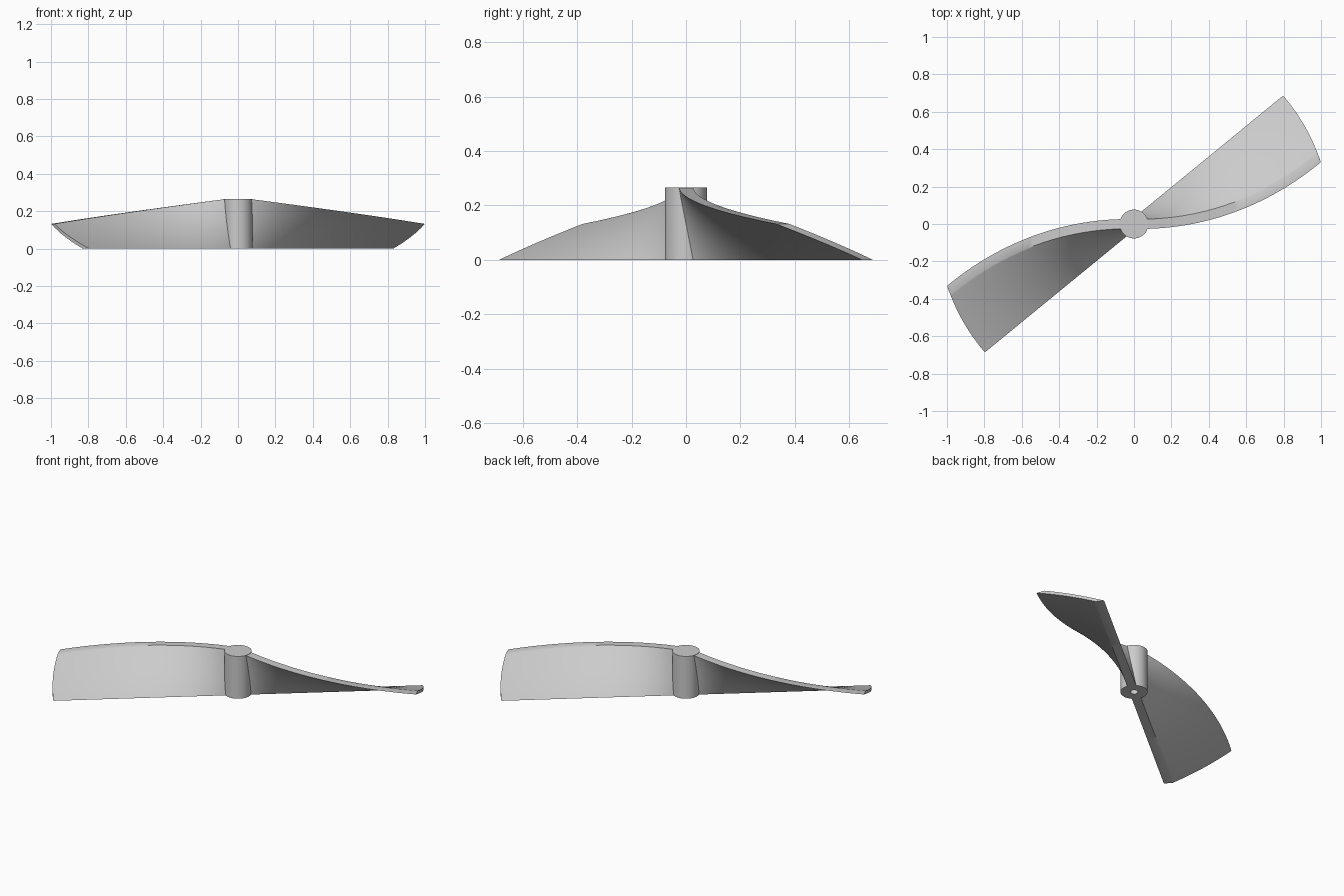
import bpy, bmesh, math
from mathutils import Matrix, Vector

cube = bpy.data.objects.get("Cube")
if cube:
    bpy.data.objects.remove(cube, do_unlink=True)

HEIGHT = 0.265          # hub height
HUB_R = 0.077
HOLE_R, HOLE_DEPTH = 0.022, 0.2
TIP_R, TIP_TOP = 1.052, 0.133
TWIST = math.radians(39.3)
HALF = 0.026            # half thickness of the blade, measured level
RADIAL, ROWS = 32, 48

grey = bpy.data.materials.new("light_grey")
grey.use_nodes = True
colour = (0.6, 0.6, 0.6, 1)
grey.diffuse_color = colour
grey.node_tree.nodes["Principled BSDF"].inputs["Base Color"].default_value = colour


def finish(name, bm):
    bmesh.ops.remove_doubles(bm, verts=bm.verts, dist=1e-5)
    bmesh.ops.recalc_face_normals(bm, faces=bm.faces)
    mesh = bpy.data.meshes.new(name)
    bm.to_mesh(mesh)
    bm.free()
    mesh.materials.append(grey)
    obj = bpy.data.objects.new(name, mesh)
    bpy.context.collection.objects.link(obj)
    bpy.ops.object.select_all(action="DESELECT")
    obj.select_set(True)
    bpy.context.view_layer.objects.active = obj
    bpy.ops.object.shade_smooth_by_angle(angle=math.radians(35))


def blade_point(r, t, side, turn):
    """Point on the twisted strip: radius r, height fraction t, side -1 or 1."""
    slope = max(0, (r - HUB_R) / (TIP_R - HUB_R))
    z = t * (HEIGHT - 0.001 + (TIP_TOP - HEIGHT) * slope)
    angle = turn + TWIST * (1 - z / HEIGHT)
    flat = Vector((math.sqrt(r * r - HALF * HALF), side * HALF, z))
    return Matrix.Rotation(angle, 3, "Z") @ flat


def blade(name, turn):
    bm = bmesh.new()
    root = HUB_R * 0.65
    grid = {}
    for i in range(RADIAL + 1):
        r = root + (TIP_R - root) * i / RADIAL
        for j in range(ROWS + 1):
            for side in (-1, 1):
                grid[i, j, side] = bm.verts.new(blade_point(r, j / ROWS, side, turn))

    def quad(*keys):
        bm.faces.new([grid[k] for k in keys])

    # broad upper and lower surfaces
    for side in (-1, 1):
        for i in range(RADIAL):
            for j in range(ROWS):
                quad((i, j, side), (i + 1, j, side), (i + 1, j + 1, side), (i, j + 1, side))
    # leading and trailing edges
    for j in (0, ROWS):
        for i in range(RADIAL):
            quad((i, j, -1), (i + 1, j, -1), (i + 1, j, 1), (i, j, 1))
    # root and tip ends
    for i in (0, RADIAL):
        for j in range(ROWS):
            quad((i, j, -1), (i, j + 1, -1), (i, j + 1, 1), (i, j, 1))
    finish(name, bm)


# hub: turned profile with a blind shaft hole underneath
bm = bmesh.new()
profile = [(0, HEIGHT), (HUB_R, HEIGHT), (HUB_R, 0),
           (HOLE_R, 0), (HOLE_R, HOLE_DEPTH), (0, HOLE_DEPTH)]
verts = [bm.verts.new((x, 0, z)) for x, z in profile]
edges = [bm.edges.new(pair) for pair in zip(verts, verts[1:])]
bmesh.ops.spin(bm, geom=verts + edges, cent=(0, 0, 0), axis=(0, 0, 1),
               angle=math.tau, steps=64, use_merge=True)
finish("hub", bm)

# two opposite blades
blade("left_blade", 0)
blade("right_blade", math.pi)
